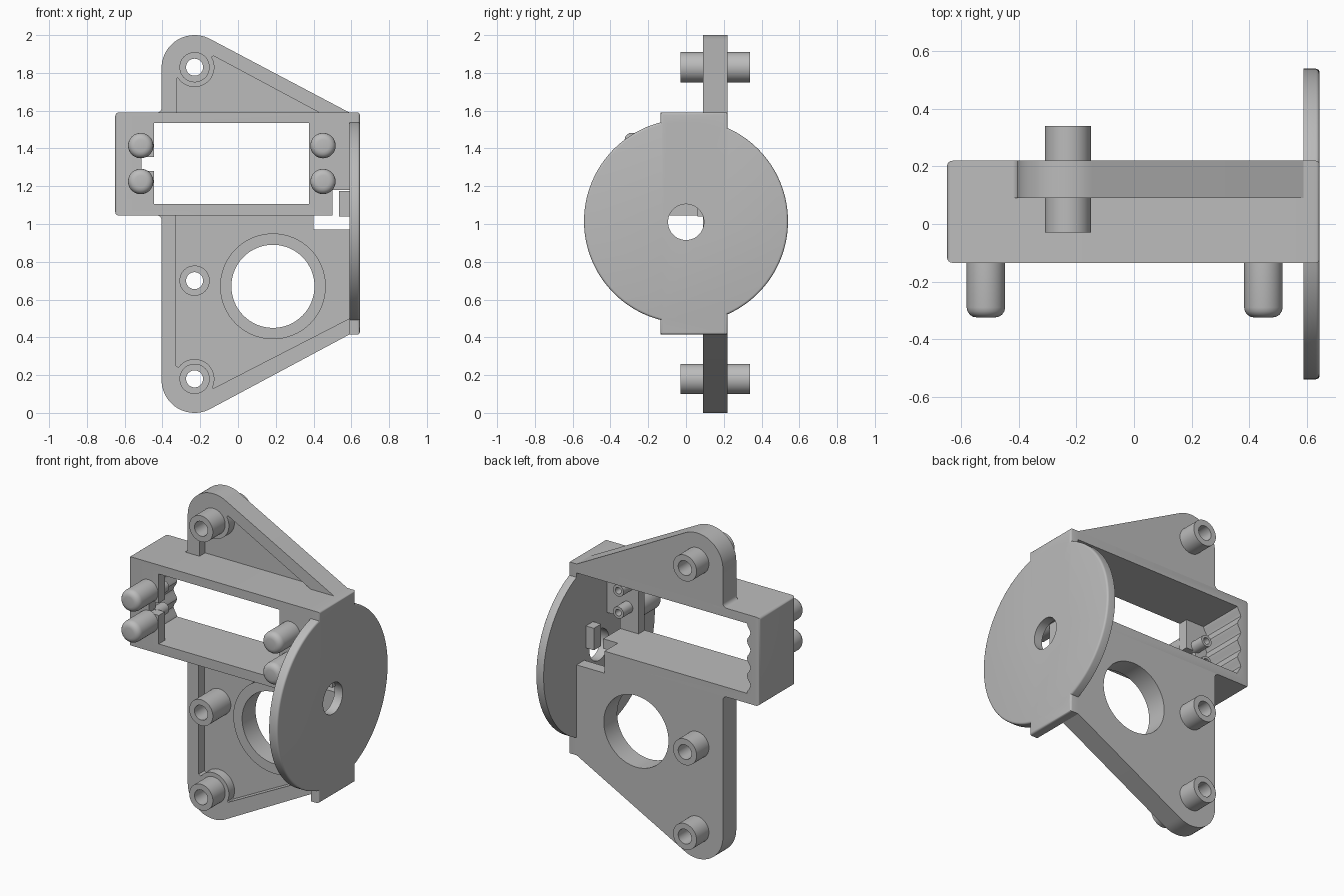
import bpy, bmesh
from math import sin, cos, pi, radians
from mathutils import Matrix

if "Cube" in bpy.data.objects:
    bpy.data.objects.remove(bpy.data.objects["Cube"])

grey = bpy.data.materials.new("plain_grey")
grey.use_nodes = True
grey.diffuse_color = (0.5, 0.5, 0.5, 1)
grey.node_tree.nodes["Principled BSDF"].inputs["Base Color"].default_value = (0.5, 0.5, 0.5, 1)


def finish(name, bm):
    bmesh.ops.recalc_face_normals(bm, faces=bm.faces)
    mesh = bpy.data.meshes.new(name)
    bm.to_mesh(mesh)
    bm.free()
    mesh.materials.append(grey)
    obj = bpy.data.objects.new(name, mesh)
    bpy.context.collection.objects.link(obj)
    return obj


def prism(name, points, y0, y1):
    """Extrude an x-z outline from y0 to y1."""
    bm = bmesh.new()
    face = bm.faces.new([bm.verts.new((x, y0, z)) for x, z in points])
    new = bmesh.ops.extrude_face_region(bm, geom=[face])["geom"]
    bmesh.ops.translate(bm, vec=(0, y1 - y0, 0),
                        verts=[v for v in new if isinstance(v, bmesh.types.BMVert)])
    return finish(name, bm)


def block(name, x0, x1, y0, y1, z0, z1, bevel=0, rule=None):
    """Box, with rounded edges where both edge ends satisfy the rule."""
    obj = prism(name, [(x0, z0), (x1, z0), (x1, z1), (x0, z1)], y0, y1)
    if bevel:
        round_edges(obj, bevel, rule)
    return obj


def round_edges(obj, width, rule):
    bm = bmesh.new()
    bm.from_mesh(obj.data)
    edges = [e for e in bm.edges if all(rule(v.co) for v in e.verts)]
    bmesh.ops.bevel(bm, geom=edges, offset=width, segments=4, profile=0.5, affect='EDGES')
    bm.to_mesh(obj.data)
    bm.free()


def cylinder(name, axis, centre, radius, length, sides=48):
    bm = bmesh.new()
    turn = Matrix.Rotation(pi / 2, 4, 'X' if axis == 'y' else 'Y')
    bmesh.ops.create_cone(bm, cap_ends=True, segments=sides, radius1=radius, radius2=radius,
                          depth=length, matrix=Matrix.Translation(centre) @ turn)
    return finish(name, bm)


def combine(obj, tools, operation='DIFFERENCE'):
    """Apply a boolean with each tool and remove the tool."""
    for tool in tools:
        mod = obj.modifiers.new("boolean", 'BOOLEAN')
        mod.operation, mod.solver, mod.object = operation, 'EXACT', tool
        bpy.context.view_layer.objects.active = obj
        bpy.ops.object.modifier_apply(modifier=mod.name)
        bpy.data.objects.remove(tool)
    return obj


def arc(cx, cz, r, start, end, steps=20):
    angles = [radians(start + (end - start) * i / steps) for i in range(steps + 1)]
    return [(cx + r * cos(a), cz + r * sin(a)) for a in angles]


# Key positions
POST_X, POST_Z = -0.23, (0.18, 0.70, 1.83)
FRONT, BACK, RIM = -0.135, 0.22, 0.09
BOX_LOW, BOX_HIGH, WALL_X = 1.045, 1.59, 0.59

# Mounting plate outline with rounded ends and small fillets at the box
outline = (arc(POST_X, 1.825, 0.175, 180, 61) + [(WALL_X, 1.59), (WALL_X, 0.415)]
           + arc(POST_X, 0.175, 0.175, 299, 180)
           + arc(-0.43, 1.02, 0.025, 0, 90, 5) + arc(-0.43, 1.615, 0.025, -90, 0, 5))
plate = prism("mounting_plate", outline, RIM, BACK)

# Front recesses leave a rim, post collars and a ring around the large hole
upper = prism("cutter", [(-0.325, 1.5), (-0.325, 1.77), (-0.13, 1.89), (0.43, 1.59), (0.43, 1.5)],
              0, 0.145)
lower = prism("cutter", [(-0.33, 1.1), (-0.33, 0.25), (-0.13, 0.13), (0.6, 0.505), (0.6, 1.1)],
              0, 0.145)
combine(upper, [cylinder("collar", 'y', (POST_X, 0.1, 1.83), 0.105, 0.6)])
combine(lower, [cylinder("collar", 'y', (POST_X, 0.1, 0.18), 0.105, 0.6),
                cylinder("ring", 'y', (0.185, 0.1, 0.67), 0.28, 0.6, 64)])
combine(plate, [upper, lower,
                cylinder("cutter", 'y', (0.185, 0.1, 0.67), 0.22, 1, 64),
                block("cutter", -0.7, 0.7, -0.3, 0.4, BOX_LOW, BOX_HIGH),
                block("cutter", 0.4, 0.7, -0.3, 0.4, 0.97, 1.2)]
        + [cylinder("cutter", 'y', (POST_X, 0.1, z), 0.06, 1) for z in POST_Z])

# Hollow mounting posts through the plate
for z, place in zip(POST_Z, ("lower", "middle", "upper")):
    post = cylinder(place + "_post", 'y', (POST_X, 0.155, z), 0.08, 0.37)
    combine(post, [cylinder("cutter", 'y', (POST_X, 0.155, z), 0.045, 1)])

# Open-backed box with a wavy inner end wall and a front window
box = block("motor_box", -0.65, WALL_X, FRONT, BACK, BOX_LOW, BOX_HIGH,
            0.018, lambda co: co.x < -0.6)
wave = [(-0.58 + 0.012 * cos(i / 24 * 8 * pi), 1.535 - 0.43 * i / 24) for i in range(25)]
combine(box, [prism("cutter", wave + [(0.7, 1.105), (0.7, 1.535)], -0.075, 0.4),
              block("cutter", -0.445, 0.375, -0.3, 0, 1.105, 1.535),
              block("cutter", -0.51, -0.4, -0.3, 0, 1.28, 1.355),
              block("cutter", 0.5, 0.7, -0.3, 0.4, 1.0, 1.18),
              block("cutter", 0.4, 0.7, RIM, 0.4, 1.0, 1.18)])

# Round-ended pegs in front and small hollow bosses behind them
for x, side in ((-0.515, "right"), (0.45, "left")):
    for peg_z, boss_z, level in ((1.225, 1.25, "lower"), (1.415, 1.385, "upper")):
        peg = cylinder(f"{side}_{level}_peg", 'y', (x, -0.2275, peg_z), 0.067, 0.195)
        round_edges(peg, 0.035, lambda co: co.y < -0.3)
        boss = cylinder(f"{side}_{level}_boss", 'y', (x, -0.035, boss_z), 0.036, 0.1, 32)
        combine(boss, [cylinder("cutter", 'y', (x, 0, boss_z), 0.02, 0.1, 24)])

# End wall merged with the round disc, pierced by a shaft hole
disc = cylinder("end_disc", 'x', (0.6175, 0, 1.015), 0.54, 0.055, 128)
round_edges(disc, 0.012, lambda co: co.x > 0.64)
wall = block("end_wall", WALL_X, 0.645, FRONT, BACK, 0.415, BOX_HIGH, 0.012,
             lambda co: co.x > 0.64 and (co.z < 0.5 or co.z > 1.5))
combine(disc, [wall], 'UNION')
combine(disc, [cylinder("cutter", 'x', (0.6, 0, 1.01), 0.095, 0.5)])
block("inner_tab", 0.535, 0.6, 0.06, 0.13, 1.04, 1.175)

# Smooth shading on curved faces only
for obj in bpy.context.view_layer.objects:
    obj.select_set(obj.type == 'MESH' and grey.name in obj.data.materials)
bpy.ops.object.shade_smooth_by_angle(angle=radians(30))
